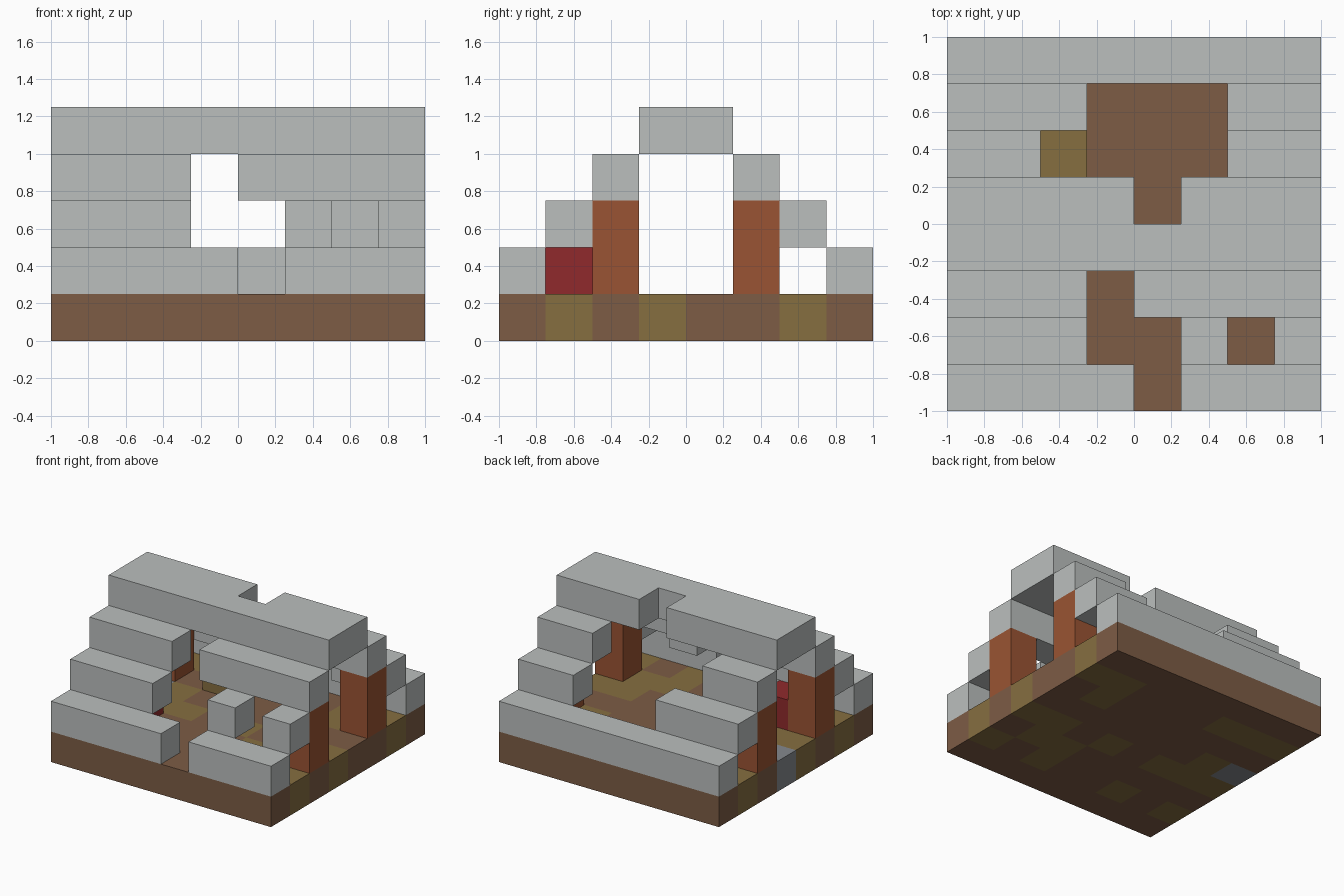
import bpy, bmesh

CELL = 0.25

if "Cube" in bpy.data.objects:
    bpy.data.objects.remove(bpy.data.objects["Cube"], do_unlink=True)


def material(name, hex_code):
    """Flat material from an sRGB hex code."""
    srgb = [int(hex_code[k:k + 2], 16) / 255 for k in (0, 2, 4)]
    col = [c / 12.92 if c <= 0.04045 else ((c + 0.055) / 1.055) ** 2.4 for c in srgb] + [1]
    mat = bpy.data.materials.new(name)
    mat.use_nodes = True
    mat.diffuse_color = col
    mat.node_tree.nodes["Principled BSDF"].inputs["Base Color"].default_value = col
    return mat


roof_grey = material("roof_grey", "BBBFBE")
earth = material("earth_brown", "7D5C45")
moss = material("moss_olive", "866E40")
stone = material("stone_grey", "85898D")
timber = material("timber_orange", "9A5433")
red = material("blanket_red", "902A2C")


def add_object(name, bm, mats):
    mesh = bpy.data.meshes.new(name)
    bm.to_mesh(mesh)
    bm.free()
    for mat in mats:
        mesh.materials.append(mat)
    obj = bpy.data.objects.new(name, mesh)
    bpy.context.collection.objects.link(obj)
    return obj


def prism(name, footprint, level, height, mat):
    """Extrude a footprint given in grid cells, counted from the front right corner."""
    bm = bmesh.new()
    verts = [bm.verts.new((x * CELL - 1, y * CELL - 1, level * CELL)) for x, y in footprint]
    base = bm.faces.new(verts)
    top = bmesh.ops.extrude_face_region(bm, geom=[base], use_keep_orig=True)["geom"]
    bmesh.ops.translate(bm, vec=(0, 0, height * CELL),
                        verts=[g for g in top if isinstance(g, bmesh.types.BMVert)])
    bmesh.ops.recalc_face_normals(bm, faces=bm.faces)
    return add_object(name, bm, [mat])


def block(name, x0, x1, y0, y1, level, height, mat):
    return prism(name, [(x0, y0), (x1, y0), (x1, y1), (x0, y1)], level, height, mat)


# Floor slab: rows run from back to front, m = moss, s = stone
floor_plan = ["........",
              "mmm...mm",
              "......m.",
              "sm......",
              "mmm.m.mm",
              ".....mm.",
              "m.m..m.m",
              "........"]
bm = bmesh.new()
bmesh.ops.create_grid(bm, x_segments=8, y_segments=8, size=1)
bmesh.ops.translate(bm, verts=bm.verts, vec=(0, 0, CELL))
for face in bm.faces:
    c = face.calc_center_median()
    face.material_index = ".ms".index(floor_plan[int((1 - c.y) / CELL)][int((c.x + 1) / CELL)])
floor = add_object("floor", bm, [earth, moss, stone])
slab = floor.modifiers.new("thickness", "SOLIDIFY")
slab.thickness = CELL
slab.offset = -1

# Stepped roof: row, level and the runs of cells still standing
roof_steps = {
    "front_eave": (0, 1, [(0, 4), (5, 8)]),
    "front_lower_step": (1, 2, [(0, 3), (5, 6), (7, 8)]),
    "front_upper_step": (2, 3, [(0, 3), (4, 8)]),
    "back_upper_step": (5, 3, [(0, 2), (6, 8)]),
    "back_lower_step": (6, 2, [(0, 3), (6, 8)]),
    "back_eave": (7, 1, [(0, 8)]),
}
for name, (row, level, runs) in roof_steps.items():
    for n, (start, end) in enumerate(runs, 1):
        block(f"{name}_{n}", start, end, row, row + 1, level, 1, roof_grey)

# Ridge beam with a broken notch at the back
prism("roof_ridge", [(0, 3), (8, 3), (8, 5), (5, 5), (5, 4), (4, 4), (4, 5), (0, 5)],
      4, 1, roof_grey)

# Corner posts
for side, x in (("right", 0), ("left", 7)):
    for end, y in (("front", 2), ("back", 5)):
        block(f"{end}_{side}_post", x, x + 1, y, y + 1, 1, 2, timber)

# Furniture
block("bed", 1, 2, 1, 3, 1, 1, red)
block("chest", 2, 3, 5, 6, 1, 1, moss)
